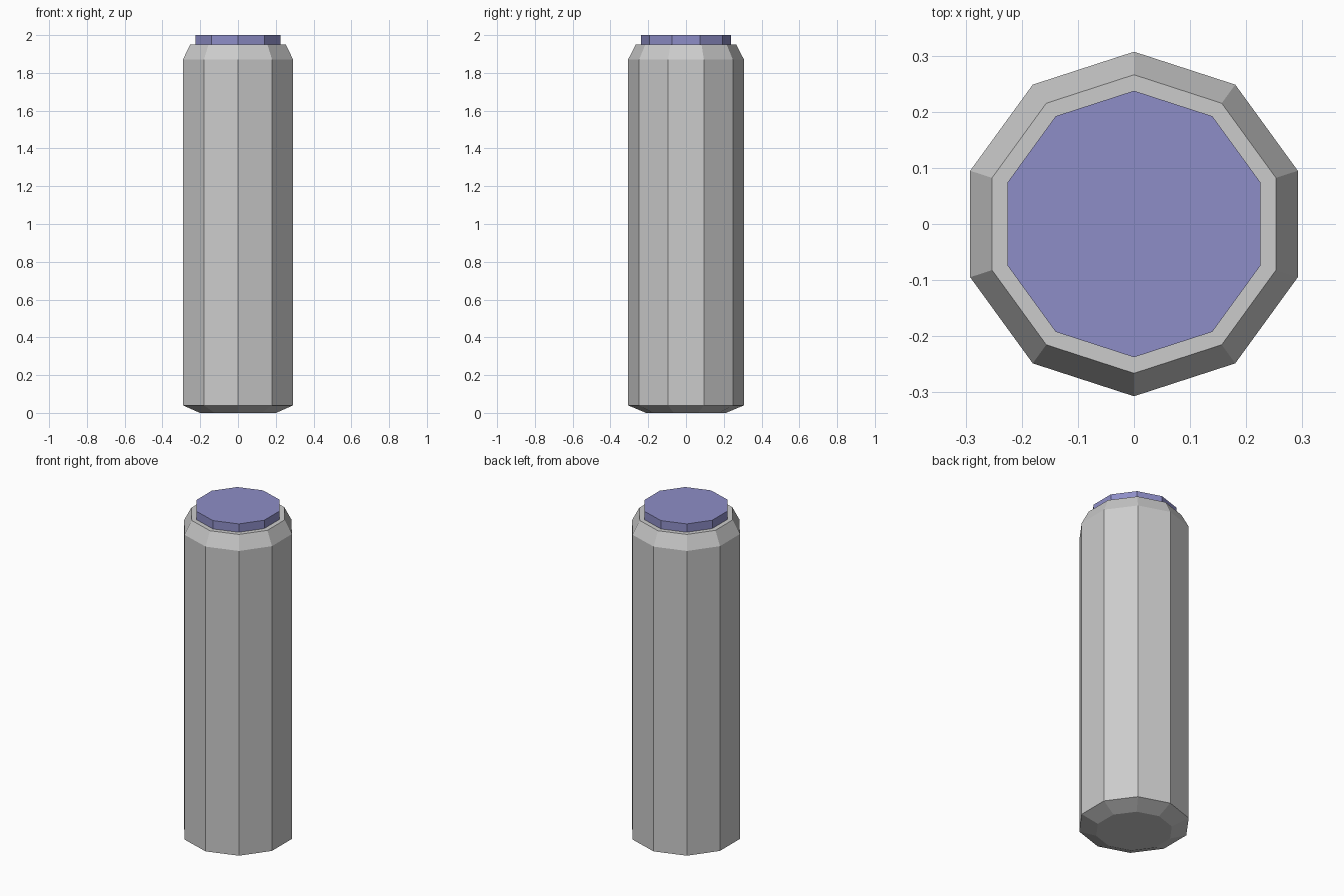
import bpy, bmesh
from math import sin, cos, pi

if "Cube" in bpy.data.objects:
    bpy.data.objects.remove(bpy.data.objects["Cube"])

SIDES = 10


def lathe(name, profile):
    """Closed faceted solid from (radius, z) rings, one corner pointing at +y."""
    bm = bmesh.new()
    rings = []
    for r, z in profile:
        rings.append([bm.verts.new((r * cos(pi / 2 + 2 * pi * i / SIDES),
                                    r * sin(pi / 2 + 2 * pi * i / SIDES), z))
                      for i in range(SIDES)])
    for lo, hi in zip(rings, rings[1:]):
        for i in range(SIDES):
            j = (i + 1) % SIDES
            bm.faces.new((lo[i], lo[j], hi[j], hi[i]))
    bm.faces.new(rings[0][::-1])
    bm.faces.new(rings[-1])
    mesh = bpy.data.meshes.new(name)
    bm.to_mesh(mesh)
    bm.free()
    obj = bpy.data.objects.new(name, mesh)
    bpy.context.collection.objects.link(obj)
    return obj


# Canister body: chamfered foot, straight wall, tapered shoulder, flat rim
lathe("canister_body", [(0.212, 0), (0.307, 0.04), (0.307, 1.87), (0.266, 1.95)])

# Coloured lid set into the rim
lid = lathe("lid", [(0.2375, 1.945), (0.2375, 2.0)])
blue = bpy.data.materials.new("lid_blue")
blue.diffuse_color = (0.27, 0.27, 0.57, 1)
blue.use_nodes = True
blue.node_tree.nodes["Principled BSDF"].inputs["Base Color"].default_value = blue.diffuse_color
lid.data.materials.append(blue)
